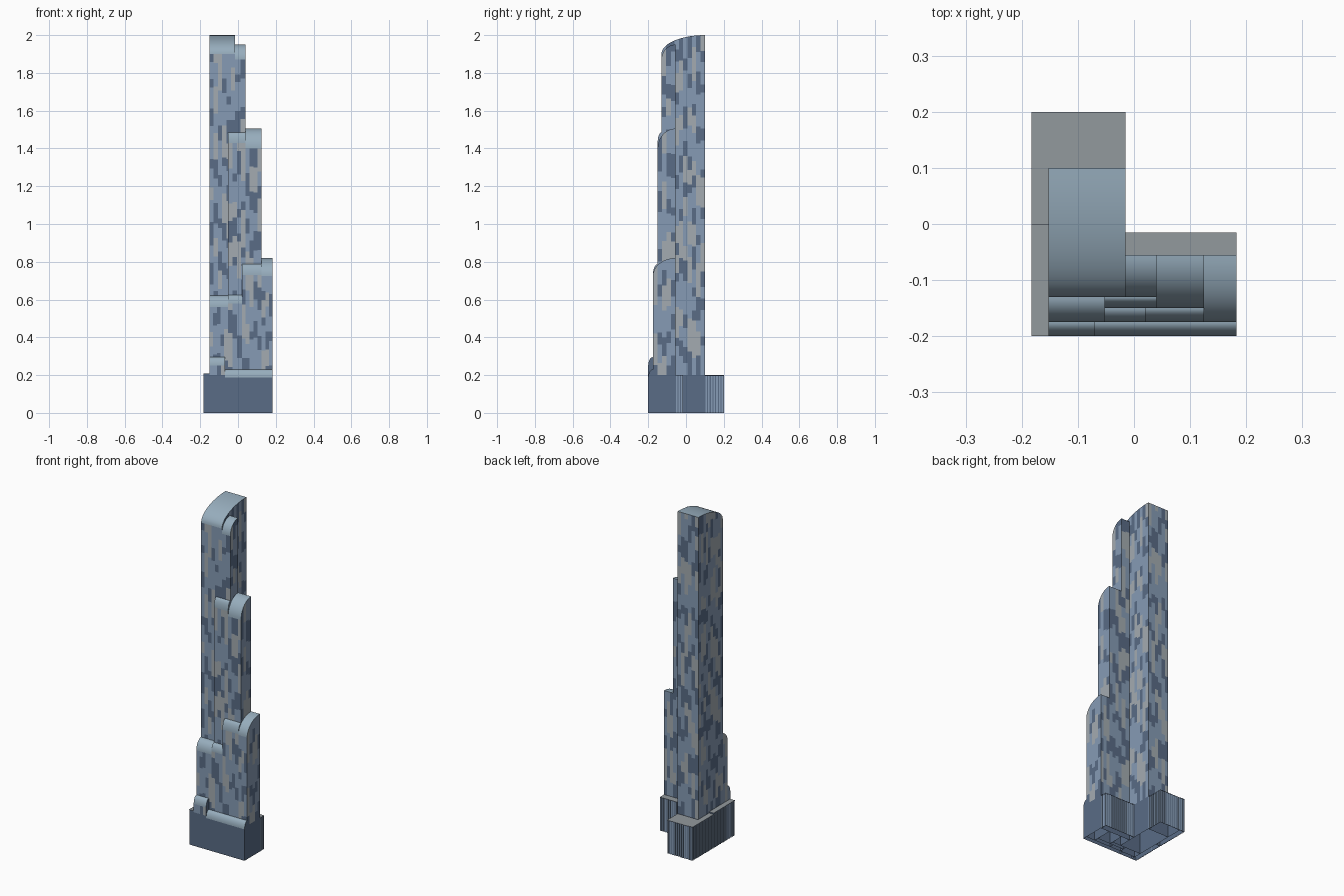
import bpy, bmesh, math, random

if "Cube" in bpy.data.objects:
    bpy.data.objects.remove(bpy.data.objects["Cube"])

random.seed(7)
PODIUM = 0.2      # plain wall height below the patterned facade
COL_W = 0.022     # facade strip width


def material(name, rgb):
    m = bpy.data.materials.new(name)
    m.diffuse_color = (*rgb, 1)
    m.use_nodes = True
    m.node_tree.nodes["Principled BSDF"].inputs["Base Color"].default_value = m.diffuse_color
    return m


DARK, MID, GREY, CAP, ROOF = range(5)
MATS = [material("dark_glass", (0.10, 0.15, 0.24)),
        material("pale_glass", (0.24, 0.33, 0.46)),
        material("grey_panel", (0.37, 0.41, 0.44)),
        material("curved_roof", (0.31, 0.42, 0.51)),
        material("flat_roof", (0.29, 0.32, 0.34))]


def finish(bm, name):
    me = bpy.data.meshes.new(name)
    bm.to_mesh(me)
    bm.free()
    for m in MATS:
        me.materials.append(m)
    ob = bpy.data.objects.new(name, me)
    bpy.context.collection.objects.link(ob)
    return ob


def add_face(bm, pts, mat):
    f = bm.faces.new([bm.verts.new(p) for p in pts])
    f.material_index = mat
    return f


def wall(bm, a0, a1, place, line, flip):
    """Wall of vertical strips; line = [(a, z)...] is the top edge."""
    def top_at(a):
        for (p, zp), (q, zq) in zip(line, line[1:]):
            if p - 1e-6 <= a <= q + 1e-6:
                return zp + (zq - zp) * (a - p) / (q - p)
        return line[-1][1]

    def face(pts, mat):
        pts = [place(a, z) for a, z in pts]
        add_face(bm, pts[::-1] if flip else pts, mat)

    n = max(1, round((a1 - a0) / COL_W))
    for i in range(n):
        a, b = a0 + (a1 - a0) * i / n, a0 + (a1 - a0) * (i + 1) / n
        low = min(top_at(a), top_at(b))
        z, mat = 0.0, DARK
        nxt = PODIUM
        while nxt < low - 0.03:
            face([(a, z), (b, z), (b, nxt), (a, nxt)], mat)
            z = nxt
            mat = random.choices([m for m in (DARK, MID, GREY) if m != mat or z == PODIUM],
                                 [w for m, w in ((DARK, 5), (MID, 5), (GREY, 2.2))
                                  if m != mat or z == PODIUM])[0]
            nxt = z + (random.uniform(0.04, 0.13) if mat == DARK else random.uniform(0.06, 0.2))
        mid = [(p, h) for p, h in line if a + 1e-5 < p < b - 1e-5]
        face([(a, z), (b, z), (b, top_at(b))] + mid[::-1] + [(a, top_at(a))], mat)


def tower(name, x0, x1, y0, y1, top, spring):
    """Shaft whose roof sweeps up from the front edge as a quarter ellipse."""
    bm = bmesh.new()
    n = 14
    prof = []
    for i in range(n + 1):
        t = math.pi / 2 * i / n
        prof.append((y1 - (y1 - y0) * math.cos(t), spring + (top - spring) * math.sin(t)))
    wall(bm, x0, x1, lambda a, z: (a, y0, z), [(x0, spring), (x1, spring)], False)
    wall(bm, x0, x1, lambda a, z: (a, y1, z), [(x0, top), (x1, top)], True)
    wall(bm, y0, y1, lambda a, z: (x1, a, z), prof, False)
    wall(bm, y0, y1, lambda a, z: (x0, a, z), prof, True)
    # smooth curved roof
    left = [bm.verts.new((x0, y, z)) for y, z in prof]
    right = [bm.verts.new((x1, y, z)) for y, z in prof]
    for i in range(n):
        f = bm.faces.new((left[i], right[i], right[i + 1], left[i + 1]))
        f.material_index = CAP
        f.smooth = True
    finish(bm, name)


def box(bm, x0, x1, y0, y1, z0, z1, mat, top_mat=None, bottom=True):
    c = [(x0, y0), (x1, y0), (x1, y1), (x0, y1)]
    for i in range(4):
        p, q = c[i], c[(i + 1) % 4]
        add_face(bm, [(*p, z0), (*q, z0), (*q, z1), (*p, z1)], mat)
    add_face(bm, [(*p, z1) for p in c], mat if top_mat is None else top_mat)
    if bottom:
        add_face(bm, [(*p, z0) for p in c[::-1]], mat)


def podium(name, x0, x1, y0, y1, h, sides):
    """Open-bottomed block with a flat roof and fins on the chosen sides."""
    bm = bmesh.new()
    d = 0.003
    box(bm, x0 + d * ("L" in sides), x1 - d * ("R" in sides), y0,
        y1 - d * ("B" in sides), 0, h - d, DARK, bottom=False)
    box(bm, x0, x1, y0, y1, h - d, h, DARK, ROOF)
    for s in sides:
        lo, hi = (x0, x1) if s == "B" else (y0, y1)
        n = max(2, round((hi - lo) / 0.014))
        for i in range(n):
            a = lo + (hi - lo) * (i + 0.2) / n
            b = a + (hi - lo) * 0.6 / n
            if s == "B":
                r = (a, b, y1 - d, y1)
            elif s == "R":
                r = (x1 - d, x1, a, b)
            else:
                r = (x0, x0 + d, a, b)
            box(bm, *r, 0, h - d, MID)
    finish(bm, name)


# Stepped shafts, tallest first: x0, x1, y0, y1, top, start of roof curve
L, R = -0.152, 0.183
tower("main_shaft", L, -0.015, -0.13, 0.10, 2.0, 1.90)
tower("shoulder_shaft", -0.015, 0.04, -0.13, -0.055, 1.95, 1.87)
tower("right_upper_shaft", 0.04, 0.125, -0.15, -0.055, 1.505, 1.40)
tower("front_upper_bay", -0.053, 0.04, -0.15, -0.13, 1.485, 1.43)
tower("right_lower_shaft", 0.125, R, -0.175, -0.055, 0.82, 0.725)
tower("front_right_bay", 0.02, 0.125, -0.175, -0.15, 0.787, 0.73)
tower("front_middle_bay", -0.053, 0.02, -0.175, -0.15, 0.625, 0.58)
tower("front_left_bay", L, -0.053, -0.175, -0.13, 0.622, 0.56)
tower("entrance_left_bay", L, -0.07, -0.20, -0.175, 0.295, 0.25)
tower("entrance_right_bay", -0.07, R, -0.20, -0.175, 0.23, 0.187)

# Flat-roofed podium wings
podium("podium_left_front", -0.183, L, -0.20, 0.0, 0.208, "L")
podium("podium_left_rear", -0.183, L, 0.0, 0.20, 0.2, "LB")
podium("podium_rear", L, -0.015, 0.10, 0.20, 0.198, "RB")
podium("podium_right", -0.015, R, -0.055, -0.015, 0.2, "RB")
